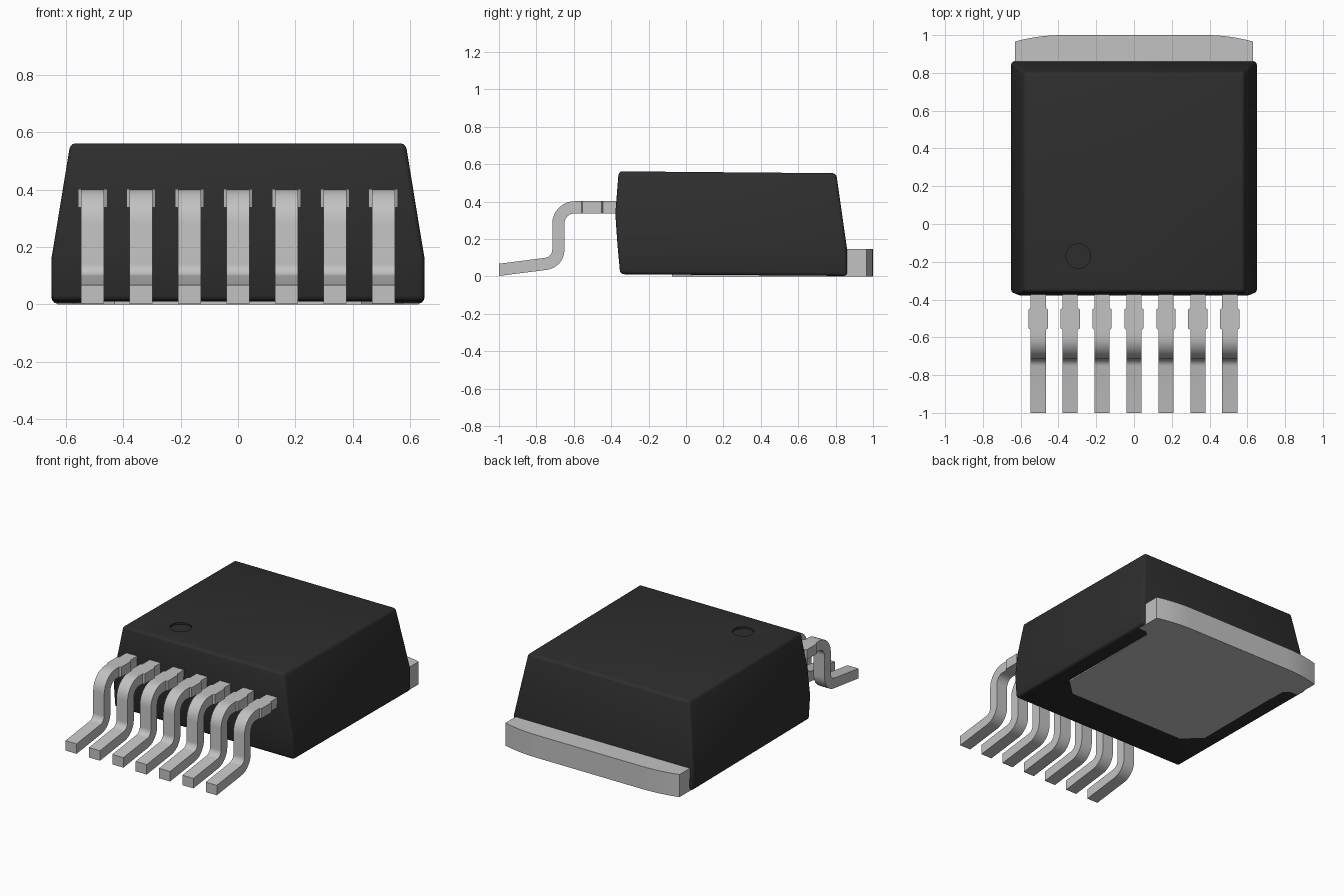
import bpy, bmesh, math

cube = bpy.data.objects.get("Cube")
if cube:
    bpy.data.objects.remove(cube, do_unlink=True)


def material(name, value, rough):
    m = bpy.data.materials.new(name)
    m.use_nodes = True
    col = (value, value, value, 1)
    m.diffuse_color = col
    bsdf = m.node_tree.nodes["Principled BSDF"]
    bsdf.inputs["Base Color"].default_value = col
    bsdf.inputs["Roughness"].default_value = rough
    return m


BLACK = material("black plastic", 0.027, 0.6)
METAL = material("tinned metal", 0.54, 0.4)


def loft(name, rings, mat):
    """Solid skinned through rings of equal point count, capped at both ends."""
    bm = bmesh.new()
    loops = [[bm.verts.new(p) for p in r] for r in rings]
    n = len(loops[0])
    for a, b in zip(loops, loops[1:]):
        for i in range(n):
            j = (i + 1) % n
            bm.faces.new((a[i], a[j], b[j], b[i]))
    bm.faces.new(loops[0][::-1])
    bm.faces.new(loops[-1])
    bmesh.ops.recalc_face_normals(bm, faces=bm.faces)
    mesh = bpy.data.meshes.new(name)
    bm.to_mesh(mesh)
    bm.free()
    mesh.materials.append(mat)
    ob = bpy.data.objects.new(name, mesh)
    bpy.context.collection.objects.link(ob)
    return ob


def select(ob):
    bpy.ops.object.select_all(action='DESELECT')
    ob.select_set(True)
    bpy.context.view_layer.objects.active = ob


def smooth(ob, degrees=30):
    select(ob)
    bpy.ops.object.shade_smooth_by_angle(angle=math.radians(degrees))


# Moulded body: levels of (half width, front y, back y, front z, back z)
levels = [(0.65, -0.352, 0.862, 0.012, 0.003),
          (0.65, -0.366, 0.860, 0.165, 0.155),
          (0.622, -0.378, 0.835, 0.335, 0.33),
          (0.585, -0.360, 0.803, 0.562, 0.552)]
body = loft("body", [[(-w, f, zf), (w, f, zf), (w, b, zb), (-w, b, zb)]
                     for w, f, b, zf, zb in levels], BLACK)
bevel = body.modifiers.new("rounded edges", 'BEVEL')
bevel.width = 0.018
bevel.segments = 3
bevel.limit_method = 'ANGLE'
bevel.angle_limit = math.radians(40)

# Shallow round pin-one dimple in the top
bpy.ops.mesh.primitive_cylinder_add(vertices=40, radius=0.065, depth=0.1,
                                    location=(-0.295, -0.17, 0.598))
cutter = bpy.context.object
cutter.name = "dimple_cutter"
cutter.hide_render = True
cutter.data.materials.append(BLACK)
cut = body.modifiers.new("dimple", 'BOOLEAN')
cut.operation = 'DIFFERENCE'
cut.solver = 'EXACT'
cut.object = cutter
select(body)
for mod_name in [m.name for m in body.modifiers]:
    bpy.ops.object.modifier_apply(modifier=mod_name)
bpy.data.objects.remove(cutter, do_unlink=True)
smooth(body)

# Heat tab: bowed rear edge, chamfered pad exposed under the body
half = [(0.43, -0.075), (0.54, 0.03), (0.54, 0.77), (0.575, 0.80),
        (0.63, 0.80), (0.63, 0.966)]
for i in range(1, 7):
    t = i / 6
    half.append((0.63 - 0.25 * t, 0.966 + 0.034 * (1 - (1 - t) ** 2)))
outline = half + [(-x, y) for x, y in reversed(half)]
tab = loft("heat_tab", [[(x, y, z) for x, y in outline] for z in (0, 0.148)], METAL)
smooth(tab)

# Lead centre line: (y, z, tangent angle, half width)
T = 0.0325
SLOPE = math.radians(7.3)
path = [(-0.34, 0.37, 0, 0.04), (-0.445, 0.37, 0, 0.04), (-0.452, 0.37, 0, 0.051),
        (-0.553, 0.37, 0, 0.051), (-0.56, 0.37, 0, 0.04)]
N = 8
for i in range(N + 1):                      # upper bend
    a = math.pi / 2 * i / N
    path.append((-0.595 - 0.0875 * math.sin(a), 0.2825 + 0.0875 * math.cos(a), a, 0.04))
for i in range(N + 1):                      # lower bend
    a = (math.pi / 2 - SLOPE) * i / N
    path.append((-0.7575 + 0.075 * math.cos(a), 0.142 - 0.075 * math.sin(a),
                 math.pi / 2 - a, 0.04))
y0, z0 = path[-1][:2]
path.append((-1.0, z0 - (1.0 + y0) * math.tan(SLOPE), 0, 0.04))   # foot


def lead_ring(cx, y, z, a, w):
    dy, dz = -T * math.sin(a), T * math.cos(a)
    return [(cx - w, y + dy, z + dz), (cx + w, y + dy, z + dz),
            (cx + w, y - dy, z - dz), (cx - w, y - dy, z - dz)]


for k in range(7):
    lead = loft(f"lead_{k + 1}", [lead_ring((k - 3) * 0.169, *p) for p in path], METAL)
    smooth(lead)
